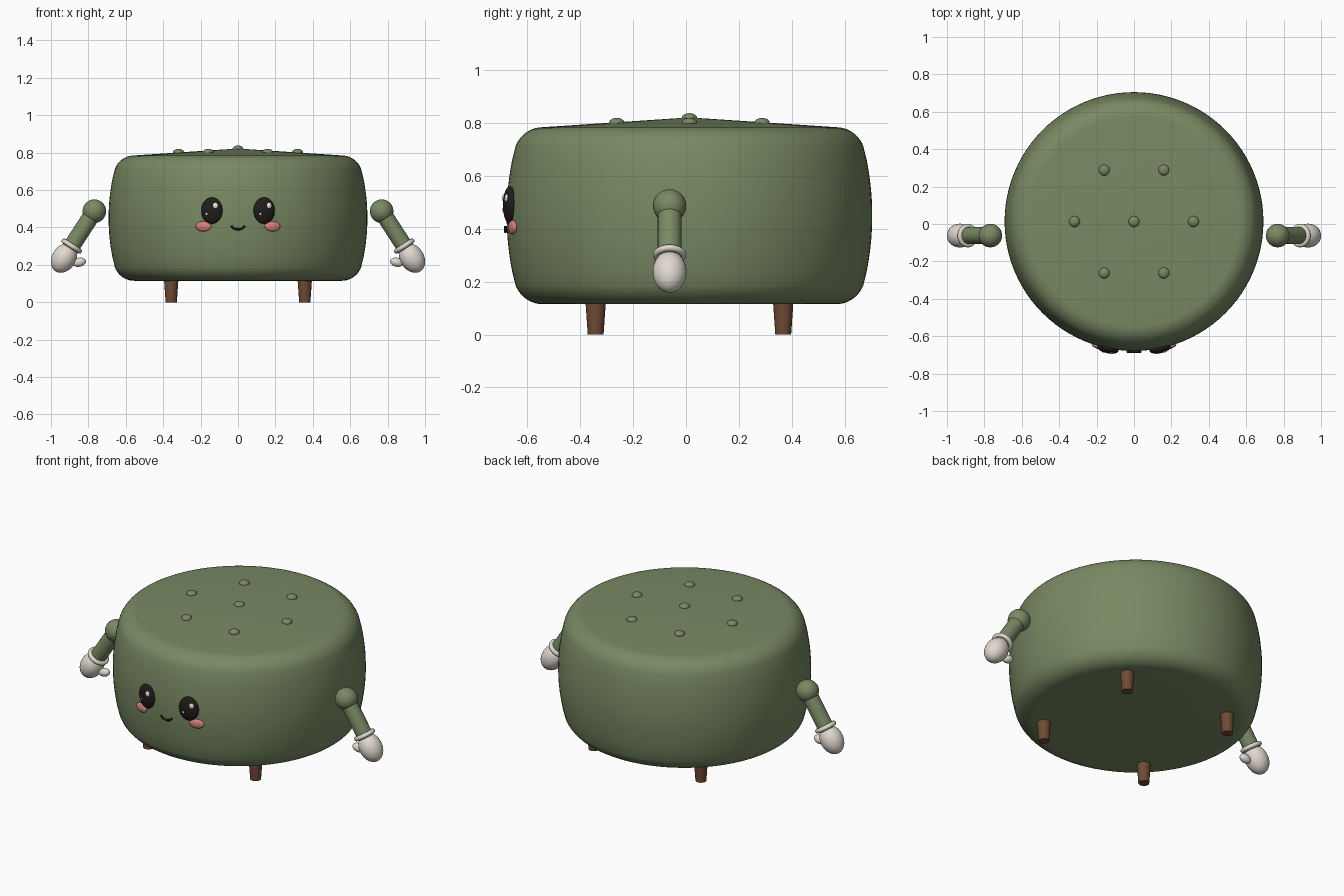
import bpy, bmesh, math
from math import sin, cos, pi, radians
from mathutils import Vector, Matrix

if "Cube" in bpy.data.objects:
    bpy.data.objects.remove(bpy.data.objects["Cube"])


def material(name, rgb):
    m = bpy.data.materials.new(name)
    m.use_nodes = True
    m.diffuse_color = (*rgb, 1)
    m.node_tree.nodes["Principled BSDF"].inputs["Base Color"].default_value = (*rgb, 1)
    return m


GREEN = material("moss green fabric", (0.19, 0.25, 0.125))
WOOD = material("brown wood", (0.16, 0.07, 0.035))
CREAM = material("cream glove", (0.74, 0.69, 0.62))
BLACK = material("eye black", (0.014, 0.012, 0.01))
PINK = material("blush pink", (0.66, 0.22, 0.19))
WHITE = material("eye highlight white", (0.85, 0.83, 0.82))

CY = 0.013      # depth of the seat axis
MID = 0.45      # height of the widest ring
WIDE = 0.692    # largest radius


def finish(obj, name, mat):
    obj.name = name
    obj.data.materials.append(mat)
    bpy.ops.object.shade_smooth_by_angle(angle=radians(40))
    return obj


def ellipsoid(name, mat, loc, size, rot=None, seg=32):
    bpy.ops.mesh.primitive_uv_sphere_add(segments=seg, ring_count=seg // 2, radius=1)
    obj = bpy.context.object
    obj.data.transform(Matrix.Diagonal((*size, 1)))
    if rot:
        obj.data.transform(rot)
    obj.location = loc
    return finish(obj, name, mat)


def lathe(name, mat, profile, loc, steps):
    """Spin a radius/height profile that starts and ends on the axis."""
    bm = bmesh.new()
    verts = [bm.verts.new((r, 0, z)) for r, z in profile]
    edges = [bm.edges.new(p) for p in zip(verts, verts[1:])]
    bmesh.ops.spin(bm, geom=verts + edges, cent=(0, 0, 0), axis=(0, 0, 1),
                   angle=2 * pi, steps=steps)
    bmesh.ops.remove_doubles(bm, verts=bm.verts, dist=1e-5)
    bmesh.ops.recalc_face_normals(bm, faces=bm.faces)
    mesh = bpy.data.meshes.new(name)
    bm.to_mesh(mesh)
    bm.free()
    obj = bpy.data.objects.new(name, mesh)
    bpy.context.collection.objects.link(obj)
    bpy.ops.object.select_all(action='DESELECT')
    obj.select_set(True)
    bpy.context.view_layer.objects.active = obj
    obj.location = loc
    return finish(obj, name, mat)


def bulge(z):
    return WIDE - 0.47 * (z - MID) ** 2


def on_front(x, z, out=0.0):
    """Point on the front of the seat, pushed outward by out."""
    a = math.asin(x / bulge(z))
    r = bulge(z) + out
    return Vector((r * sin(a), CY - r * cos(a), z)), Matrix.Rotation(a, 4, 'Z')


# Seat: rounded corners, barrel sides and a gently domed top
corner = [(0.555 + 0.11 * cos(radians(a)), 0.225 + 0.11 * sin(radians(a)))
          for a in range(-90, -13, 7)]
sides = [(bulge(MID + i * 0.03), MID + i * 0.03) for i in range(-7, 8)]
top = [(r, 2 * MID - z) for r, z in reversed(corner)]
lathe("seat", GREEN, [(0, 0.115)] + corner + sides + top + [(0, 0.822)], (0, CY, 0), 96)

# Tufting buttons: one in the middle, six around it
ellipsoid("button_centre", GREEN, (0, CY, 0.82), (0.029, 0.029, 0.018), seg=24)
for i in range(6):
    a = i * pi / 3
    ellipsoid(f"button_{i + 1}", GREEN,
              (0.318 * cos(a), CY + 0.275 * sin(a) / sin(pi / 3), 0.802),
              (0.029, 0.029, 0.018), seg=24)

# Tapered legs
for sx, side in ((1, "left"), (-1, "right")):
    for sy, end in ((-1, "front"), (1, "back")):
        lathe(f"leg_{end}_{side}", WOOD, [(0, 0), (0.03, 0), (0.039, 0.13), (0, 0.13)],
              (sx * 0.357, CY + sy * 0.355, 0), 24)

# Arms: shoulder ball, sleeve, cuff, mitten and thumb
for s, side in ((1, "left"), (-1, "right")):
    shoulder = Vector((s * 0.768, -0.062, 0.487))
    hand = Vector((s * 0.93, -0.062, 0.237))
    along = (hand - shoulder).normalized()
    turn = along.to_track_quat('Z', 'Y').to_matrix().to_4x4()
    ellipsoid(f"shoulder_{side}", GREEN, shoulder, (0.063,) * 3)

    bpy.ops.mesh.primitive_cylinder_add(vertices=32, radius=0.045,
                                        depth=(hand - shoulder).length)
    sleeve = bpy.context.object
    sleeve.data.transform(turn)
    sleeve.location = (shoulder + hand) / 2
    finish(sleeve, f"arm_{side}", GREEN)

    bpy.ops.mesh.primitive_torus_add(major_radius=0.05, minor_radius=0.013,
                                     major_segments=40, minor_segments=12)
    cuff = bpy.context.object
    cuff.data.transform(turn)
    cuff.location = shoulder + along * 0.222
    finish(cuff, f"cuff_{side}", CREAM)

    ellipsoid(f"hand_{side}", CREAM, hand, (0.064, 0.064, 0.085), turn)
    ellipsoid(f"thumb_{side}", CREAM, (s * 0.848, -0.064, 0.214), (0.036, 0.024, 0.024),
              Matrix.Rotation(s * 0.25, 4, 'Y'), 24)

# Eyes with highlights, and cheeks
for s, side in ((1, "left"), (-1, "right")):
    x, z = s * 0.139, 0.49
    p, rot = on_front(x, z, 0.003)
    ellipsoid(f"eye_{side}", BLACK, p, (0.058, 0.024, 0.071), rot)
    p, rot = on_front(x + 0.021, z + 0.026, 0.021)
    ellipsoid(f"highlight_large_{side}", WHITE, p, (0.015, 0.008, 0.017), rot, 20)
    p, rot = on_front(x - 0.023, z - 0.018, 0.022)
    ellipsoid(f"highlight_small_{side}", WHITE, p, (0.007, 0.005, 0.008), rot, 16)
    p, rot = on_front(s * 0.184, 0.406, 0.003)
    ellipsoid(f"cheek_{side}", PINK, p, (0.043, 0.014, 0.027), rot)

# Smile: a thin rounded tube following the seat
curve = bpy.data.curves.new("smile", 'CURVE')
curve.dimensions = '3D'
curve.bevel_depth = 0.006
curve.bevel_resolution = 3
curve.use_fill_caps = True
path = curve.splines.new('POLY')
path.points.add(12)
for i, pt in enumerate(path.points):
    a = pi * (i / 12 - 0.5) * 0.9
    p, _ = on_front(0.035 * sin(a), 0.412 - 0.022 * cos(a), 0.006)
    pt.co = (*p, 1)
smile = bpy.data.objects.new("smile", curve)
bpy.context.collection.objects.link(smile)
curve.materials.append(BLACK)
